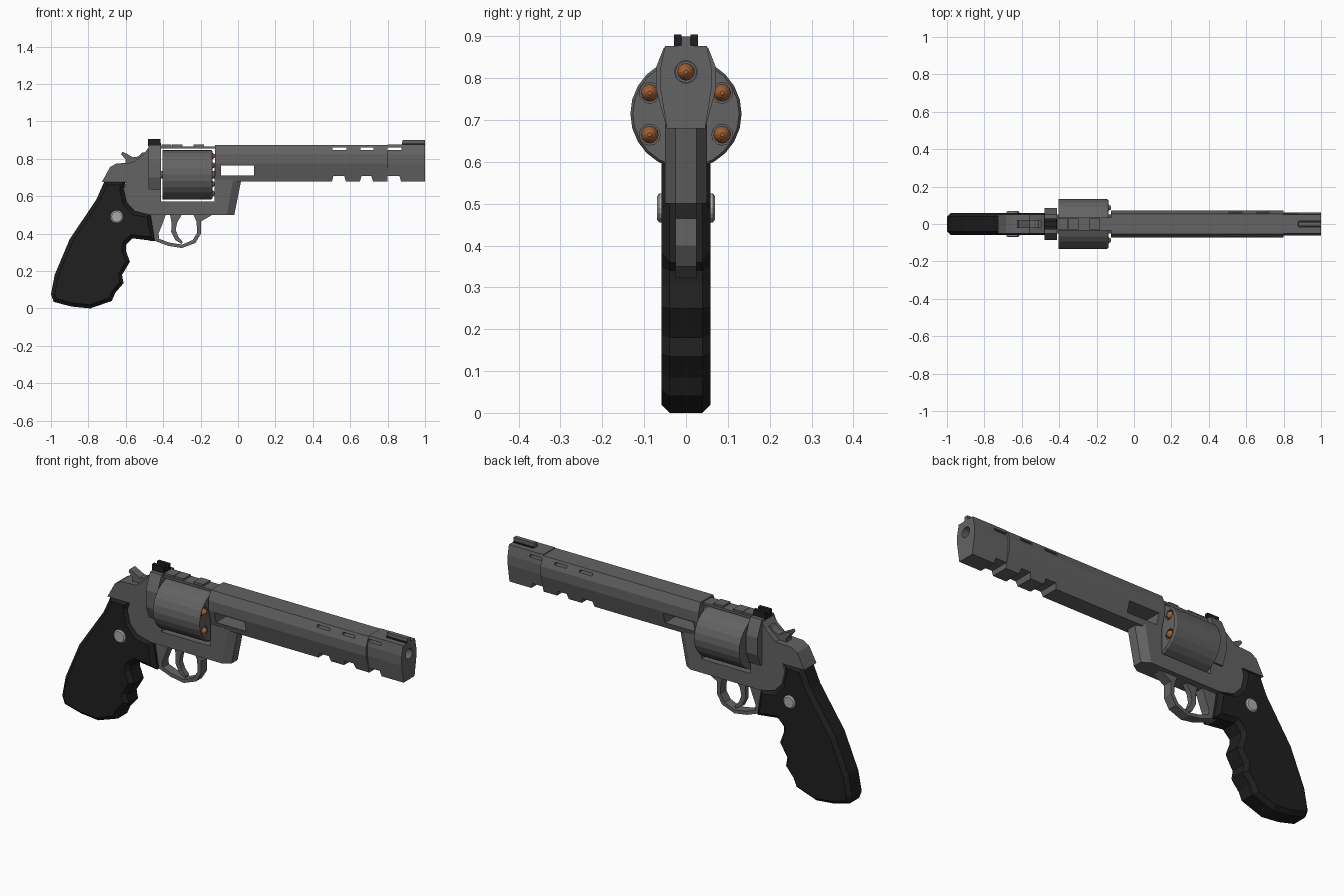
import bpy, bmesh, math
from mathutils import Vector

if "Cube" in bpy.data.objects:
    bpy.data.objects.remove(bpy.data.objects["Cube"])

def material(name, rgb):
    m = bpy.data.materials.new(name)
    m.diffuse_color = (*rgb, 1)
    m.use_nodes = True
    m.node_tree.nodes["Principled BSDF"].inputs["Base Color"].default_value = m.diffuse_color
    return m

STEEL = material("gunmetal", (0.125, 0.125, 0.125))
RUBBER = material("black_rubber", (0.014, 0.014, 0.014))
COPPER = material("copper", (0.36, 0.12, 0.035))
SILVER = material("light_silver", (0.42, 0.41, 0.40))

def finish(name, bm, mat):
    bmesh.ops.recalc_face_normals(bm, faces=bm.faces)
    me = bpy.data.meshes.new(name)
    bm.to_mesh(me)
    bm.free()
    me.materials.append(mat)
    ob = bpy.data.objects.new(name, me)
    bpy.context.collection.objects.link(ob)
    return ob

def loft(name, sections, mat, closed=False, bevel=0):
    """Skin equal-length point rings; cap the ends unless closed."""
    bm = bmesh.new()
    rings = [[bm.verts.new(p) for p in s] for s in sections]
    pairs = list(zip(rings, rings[1:])) + ([(rings[-1], rings[0])] if closed else [])
    n = len(rings[0])
    for a, b in pairs:
        for i in range(n):
            j = (i + 1) % n
            bm.faces.new((a[i], a[j], b[j], b[i]))
    if not closed:
        caps = [bm.faces.new(rings[0]), bm.faces.new(rings[-1])]
        if bevel:
            bmesh.ops.recalc_face_normals(bm, faces=bm.faces)
            edges = list({e for f in caps for e in f.edges})
            bmesh.ops.bevel(bm, geom=edges, offset=bevel, segments=1,
                            affect='EDGES', clamp_overlap=True)
    return finish(name, bm, mat)

def side_prism(name, pts, half, mat, bevel=0, y=0):
    return loft(name, [[(x, y + s * half, z) for x, z in pts] for s in (-1, 1)], mat, bevel=bevel)

def long_prism(name, half_profile, x0, x1, mat):
    ring = half_profile + [(-y, z) for y, z in reversed(half_profile)]
    return loft(name, [[(x, y, z) for y, z in ring] for x in (x0, x1)], mat)

def box(name, x0, x1, y0, y1, z0, z1, mat=STEEL):
    return long_prism(name, [(y1, z1), (y1, z0)], x0, x1, mat) if y0 == -y1 else \
        side_prism(name, [(x0, z0), (x1, z0), (x1, z1), (x0, z1)], (y1 - y0) / 2, mat, y=(y0 + y1) / 2)

def lathe(name, profile, centre, mat, axis='X', n=24):
    """profile holds (distance along axis, radius)."""
    secs = []
    for d, r in profile:
        ring = []
        for i in range(n):
            a = 2 * math.pi * i / n
            c, s = r * math.cos(a), r * math.sin(a)
            ring.append(Vector(centre) + Vector((d, c, s) if axis == 'X' else (c, d, s)))
        secs.append(ring)
    return loft(name, secs, mat)

def cut(target, cutter):
    cutter.hide_render = True
    mod = target.modifiers.new("cut", 'BOOLEAN')
    mod.operation, mod.solver, mod.object = 'DIFFERENCE', 'EXACT', cutter
    bpy.context.view_layer.objects.active = target
    bpy.ops.object.modifier_apply(modifier=mod.name)
    bpy.data.objects.remove(cutter)

# Grip with finger grooves
side_prism("grip", [(-.714, .68), (-.757, .583), (-.90, .37), (-.98, .18), (-1, .075),
    (-.985, .035), (-.89, .01), (-.79, 0), (-.675, .04), (-.655, .085), (-.612, .135),
    (-.62, .18), (-.578, .25), (-.60, .31), (-.60, .34), (-.565, .375), (-.445, .36),
    (-.468, .505), (-.553, .52), (-.596, .567), (-.612, .636), (-.60, .68)],
    .059, RUBBER, bevel=.02)
for s, label in ((-1, "front"), (1, "back")):
    lathe("grip_medallion_" + label, [(s * .05, .035), (s * .064, .035), (s * .069, .028)],
          (-.648, 0, .49), SILVER, 'Y', 16)

# Frame, recoil shield and top strap
side_prism("frame", [(-.728, .675), (-.685, .755), (-.65, .775), (-.56, .78), (-.50, .83),
    (-.475, .865), (-.412, .865), (-.412, .573), (-.125, .573), (-.12, .50), (-.468, .50),
    (-.553, .52), (-.596, .567), (-.612, .636), (-.60, .675)], .05, STEEL)
long_prism("recoil_shield", [(.05, .873), (.072, .825), (.086, .79), (.086, .70), (.06, .635)],
           -.478, -.411, STEEL)
box("top_strap", -.43, -.115, -.035, .035, .854, .866)
for i, x in enumerate((-.41, -.352, -.238)):
    box(f"strap_rib_{i}", x, x + .055, -.03, .03, .862, .876)

# Crane with chamfered front below the barrel
def crane_ring(x0, x1, x2, z):
    return [(x0, -.05, z), (x1, -.05, z), (x2, -.025, z), (x2, .025, z), (x1, .05, z), (x0, .05, z)]
loft("crane", [crane_ring(-.125, -.06, -.02, .50), crane_ring(-.125, -.025, .018, .69)], STEEL)
box("crane_post", -.125, -.09, -.045, .045, .68, .78)

# Cylinder with six drilled chambers and bullets
drum = lathe("cylinder", [(-.404, .133), (-.145, .133), (-.136, .127)], (0, 0, .715), STEEL)
for i in range(6):
    a = math.pi / 2 + i * math.pi / 3
    c = (0, .1 * math.cos(a), .715 + .1 * math.sin(a))
    cut(drum, lathe("chamber_cutter", [(-.36, .025), (-.1, .025)], c, STEEL, n=12))
    lathe(f"bullet_{i}", [(-.37, .021), (-.15, .021), (-.136, .017), (-.127, .011), (-.122, .005)],
          c, COPPER, n=12)
lathe("cylinder_axle", [(-.42, .02), (-.12, .02)], (0, 0, .715), STEEL, n=12)

# Barrel and muzzle, with bore, vents and notched underside
barrel = long_prism("barrel", [(.053, .873), (.072, .825), (.072, .775), (.046, .68)], -.123, .80, STEEL)
muzzle = long_prism("muzzle", [(.05, .877), (.061, .825), (.061, .775), (.046, .68)], .80, 1.0, STEEL)
for part in (barrel, muzzle):
    cut(part, lathe("bore_cutter", [(-.2, .027), (1.1, .027)], (0, 0, .815), STEEL, n=16))
cut(barrel, box("rod_window_cutter", -.09, .085, -.2, .2, .71, .765))
for part, x0, x1 in ((barrel, .505, .58), (barrel, .655, .725), (muzzle, .79, .875)):
    cut(part, box("vent_cutter", x0, x1, -.2, .2, .847, .86))
    cut(part, side_prism("notch_cutter", [(x0 - .005, .67), (x1, .67), (x1 - .012, .708),
                                          (x0 + .005, .708)], .2, STEEL))

# Sights
side_prism("front_sight", [(.875, .87), (1.0, .87), (1.0, .90), (.88, .90)], .011, STEEL)
box("front_sight_plate", .88, .998, -.02, .02, .874, .881, RUBBER)
box("rear_sight_base", -.482, -.412, -.029, .029, .868, .885, RUBBER)
for s, label in ((-1, "front"), (1, "back")):
    box("rear_sight_post_" + label, -.482, -.414, min(s * .011, s * .029), max(s * .011, s * .029),
        .88, .905, RUBBER)

# Hammer and trigger
side_prism("hammer", [(-.605, .76), (-.60, .795), (-.625, .825), (-.618, .838), (-.56, .808),
                      (-.535, .812), (-.51, .835), (-.47, .835), (-.47, .76)], .022, STEEL)
side_prism("trigger", [(-.365, .51), (-.356, .46), (-.357, .41), (-.335, .365), (-.30, .345),
                       (-.295, .355), (-.32, .385), (-.333, .42), (-.325, .46), (-.295, .51)],
           .014, STEEL)

# Trigger guard strip
outer = [(-.13, .505), (-.198, .465), (-.198, .40), (-.228, .35), (-.30, .323), (-.375, .335), (-.455, .365)]
inner = [(-.24, .505), (-.222, .465), (-.218, .405), (-.243, .365), (-.30, .341), (-.37, .353), (-.455, .385)]
loft("trigger_guard", [[(o[0], -.025, o[1]), (o[0], .025, o[1]), (i[0], .025, i[1]), (i[0], -.025, i[1])]
                       for o, i in zip(outer, inner)], STEEL)
# Web behind the trigger joining guard to grip
side_prism("guard_web", [(-.48, .505), (-.385, .505), (-.405, .45), (-.425, .40), (-.42, .36), (-.47, .36)],
           .025, STEEL)
